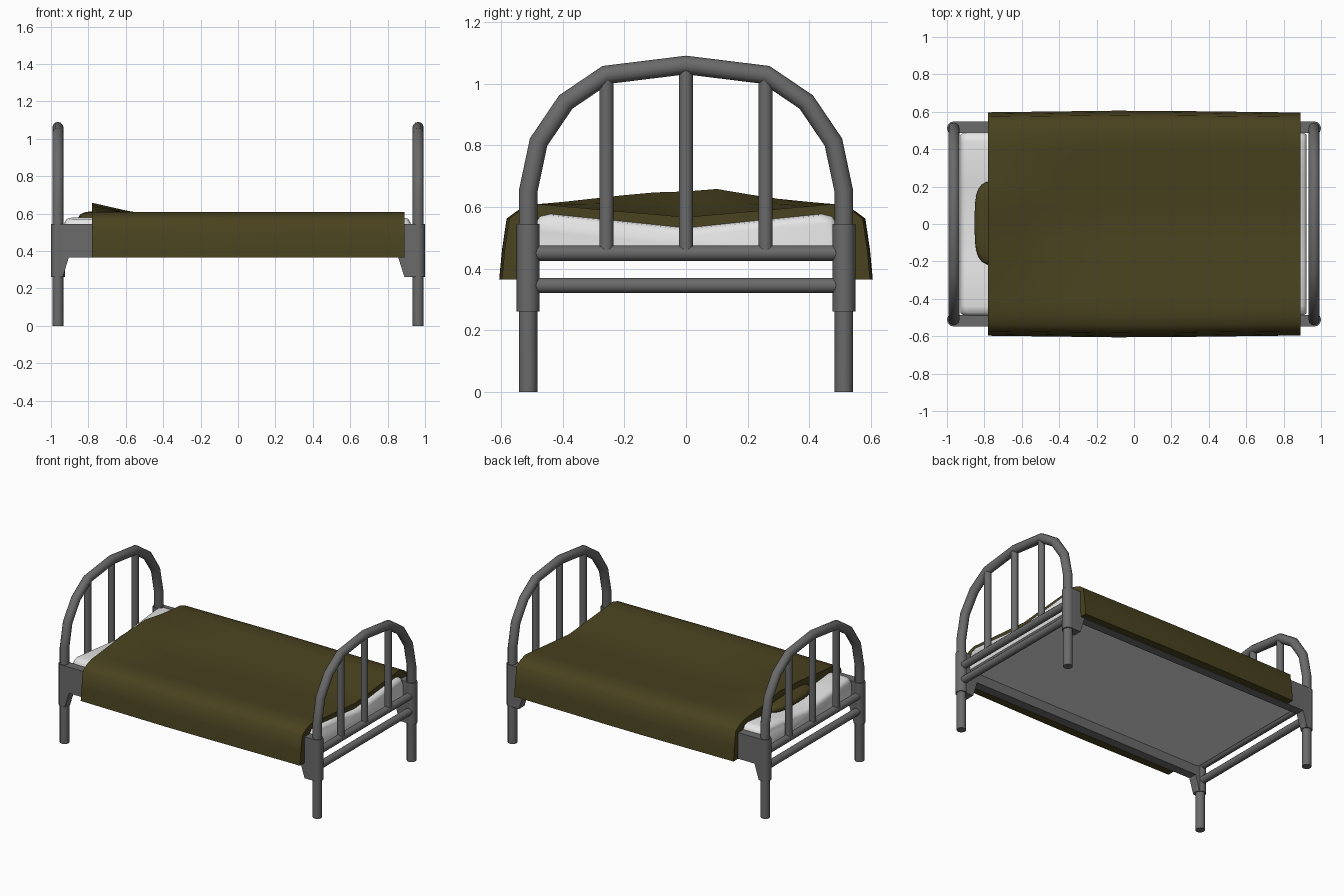
import bpy, bmesh, math

if "Cube" in bpy.data.objects:
    bpy.data.objects.remove(bpy.data.objects["Cube"])


def material(name, col):
    m = bpy.data.materials.new(name)
    m.diffuse_color = (*col, 1)
    m.use_nodes = True
    m.node_tree.nodes["Principled BSDF"].inputs["Base Color"].default_value = m.diffuse_color
    return m


METAL = material("grey_metal", (0.145, 0.145, 0.145))
WHITE = material("white_fabric", (0.78, 0.78, 0.78))
OLIVE = material("olive_wool", (0.067, 0.055, 0.014))


def make(name, verts, faces, mat, angle=40):
    me = bpy.data.meshes.new(name)
    me.from_pydata(verts, [], faces)
    bm = bmesh.new()
    bm.from_mesh(me)
    bmesh.ops.recalc_face_normals(bm, faces=bm.faces)
    bm.to_mesh(me)
    bm.free()
    ob = bpy.data.objects.new(name, me)
    bpy.context.collection.objects.link(ob)
    me.materials.append(mat)
    smooth(ob, angle)
    return ob


def smooth(ob, angle=40):
    bpy.ops.object.select_all(action='DESELECT')
    ob.select_set(True)
    bpy.context.view_layer.objects.active = ob
    bpy.ops.object.shade_smooth_by_angle(angle=math.radians(angle))


def tube(name, pts, r):
    """Round tube along a path lying in a plane of constant x."""
    n, verts, faces = 12, [], []
    for i, (x, y, z) in enumerate(pts):
        dirs = []
        for a, b in ((i - 1, i), (i, i + 1)):
            if a >= 0 and b < len(pts):
                dy, dz = pts[b][1] - pts[a][1], pts[b][2] - pts[a][2]
                l = math.hypot(dy, dz)
                dirs.append((dy / l, dz / l))
        ty, tz = sum(d[0] for d in dirs), sum(d[1] for d in dirs)
        l = math.hypot(ty, tz)
        ty, tz = ty / l, tz / l
        miter = r / (ty * dirs[0][0] + tz * dirs[0][1])
        for k in range(n):
            a = 2 * math.pi * k / n
            s = miter * math.sin(a)
            verts.append((x + r * math.cos(a), y - tz * s, z + ty * s))
    for i in range(len(pts) - 1):
        for k in range(n):
            j = (k + 1) % n
            faces.append((i * n + k, i * n + j, i * n + n + j, i * n + n + k))
    faces += [tuple(range(n)), tuple(range(len(verts) - n, len(verts)))]
    return make(name, verts, faces, METAL)


def prism(name, profile, y0, y1):
    """Extrude an x-z profile along y."""
    n = len(profile)
    verts = [(x, y, z) for y in (y0, y1) for x, z in profile]
    faces = [tuple(range(n)), tuple(range(n, 2 * n))]
    faces += [(i, (i + 1) % n, (i + 1) % n + n, i + n) for i in range(n)]
    return make(name, verts, faces, METAL, 20)


def loft(name, rows, mat):
    """Closed skin through a row of equal cross-sections."""
    n, faces = len(rows[0]), []
    for i in range(len(rows) - 1):
        for k in range(n):
            j = (k + 1) % n
            faces.append((i * n + k, i * n + j, i * n + n + j, i * n + n + k))
    faces += [tuple(range(n)), tuple(range((len(rows) - 1) * n, len(rows) * n))]
    return make(name, [v for r in rows for v in r], faces, mat, 50)


# Head and foot frames: arch with legs, cross rails, uprights, sockets
HALF = [(0.512, 0), (0.512, 0.65), (0.478, 0.81), (0.39, 0.94), (0.26, 1.028)]
for end, sx in (("head", -1), ("foot", 1)):
    x = sx * 0.963
    path = [(x, -y, z) for y, z in HALF] + [(x, 0, 1.06)]
    path += [(x, y, z) for y, z in reversed(HALF)]
    tube(end + "_arch_and_legs", path, 0.03)
    for label, z in (("lower", 0.345), ("upper", 0.45)):
        tube(f"{end}_{label}_cross_rail", [(x, -0.5, z), (x, 0.5, z)], 0.025)
    for y, top in ((-0.258, 1.02), (0, 1.05), (0.258, 1.02)):
        tube(end + "_upright", [(x, y, 0.455), (x, y, top)], 0.023)
    for y in (-0.512, 0.512):
        tube(end + "_socket", [(x, y, 0.26), (x, y, 0.545)], 0.037)

# Side rails with tapered brackets at both ends
RAIL = [(-0.963, 0.26), (-0.937, 0.26), (-0.905, 0.365), (0.857, 0.365),
        (0.89, 0.26), (0.963, 0.26), (0.963, 0.545), (-0.963, 0.545)]
for side, s in (("front", -1), ("back", 1)):
    prism(side + "_side_rail", RAIL, s * 0.486, s * 0.547)

# Mattress, sagging along the middle, with its underside open to view
MAT = [(-0.49, 0.43), (-0.49, 0.545), (-0.475, 0.57), (-0.44, 0.578), (-0.22, 0.556), (0, 0.533),
       (0.22, 0.556), (0.44, 0.578), (0.475, 0.57), (0.49, 0.545), (0.49, 0.43)]
rows = []
for x, k, drop in ((-0.927, 0.975, 0.025), (-0.915, 0.99, 0.006), (-0.89, 1, 0),
                   (0.885, 1, 0), (0.91, 0.99, 0.006), (0.922, 0.975, 0.025)):
    rows.append([(x, y * k, z - (drop if z > 0.5 else 0)) for y, z in MAT])
loft("mattress", rows, WHITE)

# Pillow, mostly under the blanket
bpy.ops.mesh.primitive_uv_sphere_add(segments=24, ring_count=12, location=(-0.735, 0.005, 0.575))
pillow = bpy.context.object
pillow.name = "pillow"
for v in pillow.data.vertices:
    c = v.co
    for i, (size, p) in enumerate(((0.118, 0.6), (0.225, 0.6), (0.038, 0.9))):
        c[i] = math.copysign(abs(c[i]) ** p, c[i]) * size
pillow.data.materials.append(OLIVE)
smooth(pillow, 60)

# Blanket: draped cross-section with a closed underside, raised over the pillow
SIDE = [(0.597, 0.365), (0.588, 0.46), (0.573, 0.562), (0.535, 0.59), (0.48, 0.609)]
INNER = [(0.549, 0.365), (0.547, 0.535), (0.5, 0.54), (0.475, 0.562), (0.44, 0.573)]
GRID = [0.4, 0.3, 0.2, 0.1, 0]
HEAD_EDGE = [0.616, 0.627, 0.638, 0.647, 0.65, 0.658, 0.641, 0.626, 0.616]  # y -0.4 to 0.4


def mirrored(half):
    return [(-y, z) for y, z in half] + [(y, z) for y, z in reversed(half[:-1])]


outer = mirrored(SIDE + [(y, 0.567 + 0.042 * y / 0.48) for y in GRID])
inner = mirrored(INNER + [(y, 0.53 + 0.043 * y / 0.44) for y in GRID])
rows = []
for x in (-0.78, -0.6, -0.42, -0.1, 0.2, 0.5, 0.75, 0.83, 0.89):
    bulge = 0.01 * max(0, 1 - abs(x) / 0.8)
    fade = min(1, max(0, (-0.42 - x) / 0.36))
    row = []
    for i, (y, z) in enumerate(outer + inner[::-1]):
        if i < len(outer):
            if abs(y) < 0.41:
                z += fade * (HEAD_EDGE[round((y + 0.4) * 10)] - z)
            y += math.copysign(bulge, y) * (abs(y) > 0.5)
        row.append((x, y, z))
    rows.append(row)
loft("blanket", rows, OLIVE)
